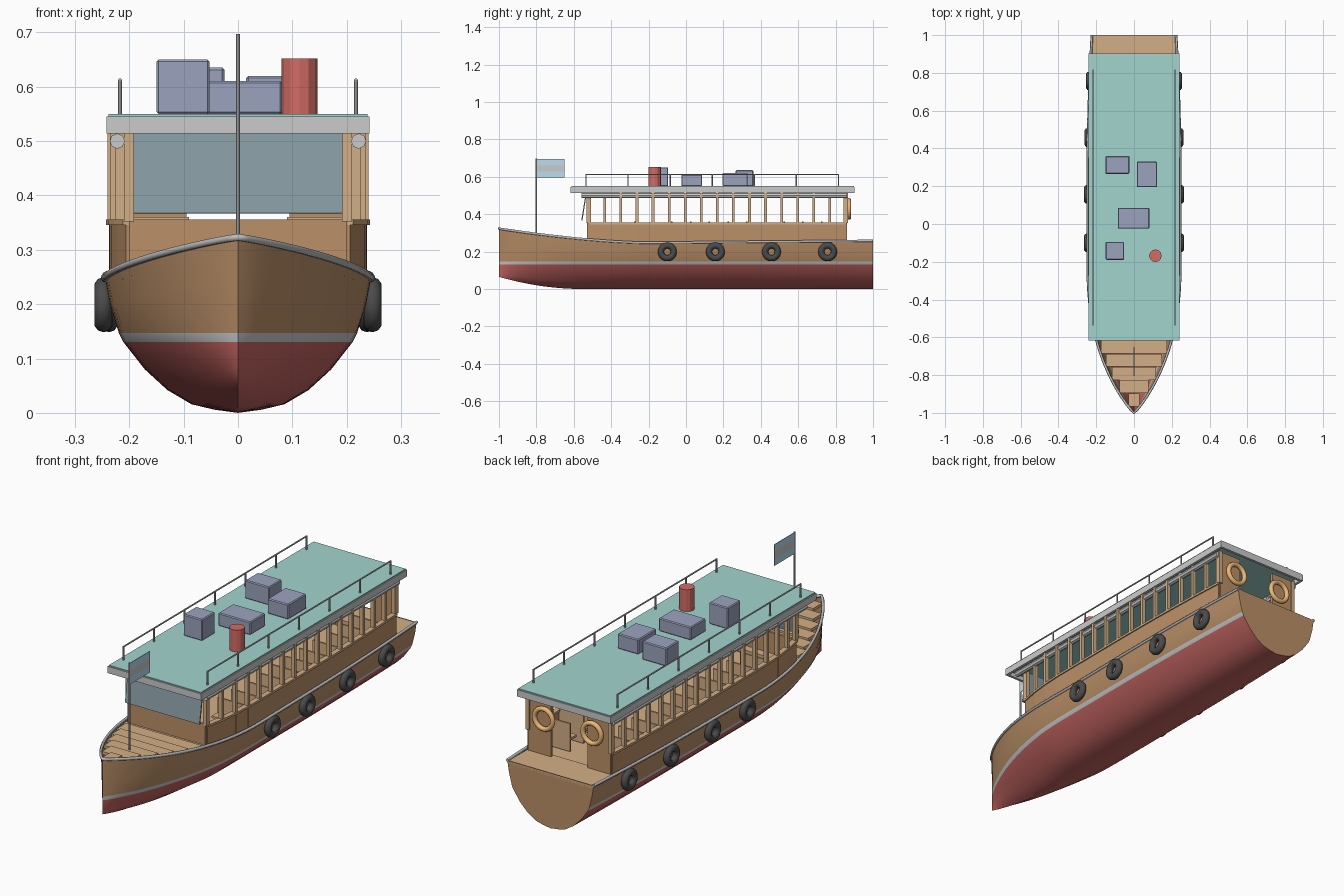
import bpy, bmesh, math
from mathutils import Matrix, Vector

if "Cube" in bpy.data.objects:
    bpy.data.objects.remove(bpy.data.objects["Cube"])

MATS = {}
COL = dict(wood=(.5, .28, .14), tan=(.65, .43, .24), red=(.55, .13, .12), white=(.75, .75, .73),
           teal=(.36, .66, .62), glass=(.25, .33, .37), crate=(.33, .37, .52), rubber=(.07, .07, .07),
           orange=(.85, .48, .18), sky=(.5, .72, .88), metal=(.5, .5, .5), drum=(.65, .15, .13))


def mat(n):
    if n not in MATS:
        MATS[n] = bpy.data.materials.new(n)
        MATS[n].diffuse_color = (*COL[n], 1)
    return MATS[n]


def finish(bm, name, *mats, smooth=False):
    me = bpy.data.meshes.new(name)
    bmesh.ops.recalc_face_normals(bm, faces=bm.faces)
    bm.to_mesh(me)
    bm.free()
    ob = bpy.data.objects.new(name, me)
    bpy.context.collection.objects.link(ob)
    for m in mats:
        me.materials.append(mat(m))
    if smooth:
        bpy.ops.object.select_all(action='DESELECT')
        ob.select_set(True)
        bpy.context.view_layer.objects.active = ob
        bpy.ops.object.shade_smooth_by_angle(angle=math.radians(35))
    return ob


def boxes(name, m, items):
    # each item: (centre, size, optional rotation matrix)
    bm = bmesh.new()
    for c, s, *r in items:
        M = Matrix.Translation(c) @ (r[0] if r else Matrix()) @ Matrix.Diagonal((*s, 1))
        bmesh.ops.create_cube(bm, size=1, matrix=M)
    return finish(bm, name, m)


def span(x0, x1, y0, y1, z0, z1):
    return (((x0 + x1) / 2, (y0 + y1) / 2, (z0 + z1) / 2), (x1 - x0, y1 - y0, z1 - z0))


def rods(name, m, items, seg=8, smooth=True):
    # each item: (start, end, radius)
    bm = bmesh.new()
    for a, b, r in items:
        a, b = Vector(a), Vector(b)
        M = Matrix.Translation((a + b) / 2) @ (b - a).to_track_quat('Z', 'Y').to_matrix().to_4x4()
        bmesh.ops.create_cone(bm, cap_ends=True, segments=seg, radius1=r, radius2=r,
                              depth=(b - a).length, matrix=M)
    return finish(bm, name, m, smooth=smooth)


def ring(name, m, loc, rot, R, r, seg=24):
    bpy.ops.mesh.primitive_torus_add(location=loc, rotation=rot, major_radius=R, minor_radius=r,
                                     major_segments=seg, minor_segments=10)
    ob = bpy.context.object
    ob.name = name
    ob.data.materials.append(mat(m))
    bpy.ops.object.shade_smooth_by_angle(angle=math.radians(50))


# Hull shape: half width, top edge height and keel height along y
def half(y):
    if y < -.2:
        return .245 * max(0, 1 - ((-.2 - y) / .8) ** 2.4) ** .9
    return .245 - .022 * (max(0, y - .2) / .8) ** 2


def sheer(y):
    return .247 + (.076 * ((-.2 - y) / .8) ** 1.6 if y < -.2 else .011 * (y + .2) / 1.2)


def keel(y):
    return .065 * (max(0, -.55 - y) / .45) ** 2


def cabin(y):
    return half(y) * 1.25 - .075


# Hull: red bottom, white waterline, wooden topsides, flat transom
ys = [-1 + 2 * (i / 48) ** 1.25 for i in range(49)]
sec = [(0, 0), (.18, .006), (.35, .016), (.53, .042), (.7, .08), (.86, .13), (.895, .147), (.96, None), (1, None)]
bm = bmesh.new()
rows = []
for y in ys:
    h, k, s = half(y), keel(y), sheer(y)
    pts = []
    for i, (f, z) in enumerate(sec):
        if z is None:
            z = s if i == 8 else (s + .147) / 2
        elif z < .14:
            z = k + z * (.13 - k) / .13
        pts.append((h * f ** (1 + 1.2 * max(0, -.4 - y)), z))
    full = [(-x, z) for x, z in pts[:0:-1]] + pts
    rows.append([bm.verts.new((x, y, z)) for x, z in full])
for a, b in zip(rows, rows[1:]):
    for j in range(16):
        d = j - 8 if j >= 8 else 7 - j
        f = bm.faces.new((a[j], a[j + 1], b[j + 1], b[j]))
        f.material_index = 0 if d < 5 else 1 if d == 5 else 2
f = bm.faces.new(rows[-1])
f.material_index = 2
bmesh.ops.remove_doubles(bm, verts=bm.verts, dist=1e-5)
finish(bm, 'hull', 'red', 'white', 'wood', smooth=True)

# Rubbing rail along the top edge
cu = bpy.data.curves.new('gunwale', 'CURVE')
cu.dimensions = '3D'
cu.bevel_depth = .007
cu.bevel_resolution = 1
cu.use_fill_caps = True
path = [(-half(y), y, sheer(y)) for y in ys[::-1]] + [(half(y), y, sheer(y)) for y in ys[1:]]
sp = cu.splines.new('POLY')
sp.points.add(len(path) - 1)
for p, c in zip(sp.points, path):
    p.co = (*c, 1)
cu.materials.append(mat('metal'))
bpy.context.collection.objects.link(bpy.data.objects.new('gunwale', cu))

# Deck planks at the bow and stern, cabin floor
planks = []
for y in [-.965 + .07 * i for i in range(7)]:
    w = half(y) - .003
    planks.append(span(-w, w, y, y + .068, sheer(y + .035) - .018, sheer(y + .035) - .004))
planks += [span(-half(1) + .004, half(1) - .004, .84, 1, .24, .255)]
boxes('deck_planks', 'tan', planks)
boxes('cabin_floor', 'tan', [span(-cabin(y), cabin(y), y, y + .15, .215, .225)
                             for y in [-.51 + .15 * i for i in range(9)]])

# Cabin sides: panels, sills and window posts following the hull curve
Y0, Y1, N = -.52, .855, 16
walls, sills, posts = [], [], []
for i in range(N + 1):
    y = Y0 + (Y1 - Y0) * i / N
    yn = y + (Y1 - Y0) / N
    for s in (-1, 1):
        posts.append(((s * cabin(y), y, .435), (.018, .014 if 0 < i < N else .024, .165)))
        if i < N:
            a, b = Vector((s * cabin(y), y, 0)), Vector((s * cabin(yn), yn, 0))
            R = Matrix.Rotation(math.atan2(-(b - a).x, (b - a).y), 4, 'Z')
            c, L = (a + b) / 2, (b - a).length
            walls.append((c + Vector((0, 0, .285)), (.012, L, .125), R))
            sills.append((c + Vector((0, 0, .351)), (.024, L + .003, .01), R))
w0, w1 = cabin(Y0), cabin(Y1)
walls.append(span(-w0, w0, Y0 - .008, Y0 + .004, .225, .356))
for s in (-1, 1):
    walls.append(((s * (w1 + .095) / 2, Y1, .37), (w1 - .095, .012, .295)))
boxes('cabin_walls', 'wood', walls)
boxes('window_sills', 'tan', sills)
boxes('window_posts', 'tan', posts)

# Passenger benches either side of the aisle
seats = []
for i in range(11):
    y = -.3 + .1 * i
    for s in (-1, 1):
        w = cabin(y) - .01
        seats.append(((s * (w + .09) / 2, y, .285), (w - .09, .045, .01)))
        seats.append(((s * (w + .09) / 2, y + .025, .295), (w - .09, .008, .13)))
boxes('benches', 'tan', seats)

# Sloping windscreen
boxes('windscreen', 'glass', [((0, -.545, .44), (.385, .006, .148), Matrix.Rotation(math.radians(-9), 4, 'X'))])

# Roof panel, white fascia and rolled side blinds
boxes('roof', 'teal', [span(-.238, .238, -.613, .898, .535, .55)])
boxes('roof_fascia', 'white', [span(-.242, .242, -.617, -.605, .514, .545), span(-.242, .242, .89, .902, .514, .545),
                               span(-.242, -.23, -.605, .89, .514, .545), span(.23, .242, -.605, .89, .514, .545)])
rods('rolled_blinds', 'white', [((s * .222, -.56, .5), (s * .222, .86, .5), .014) for s in (-1, 1)], smooth=False)

# Roof luggage rails
rails = []
for s in (-1, 1):
    x = s * .217
    rails.append(((x, -.538, .612), (x, .818, .612), .0035))
    rails += [((x, -.535 + .225 * i, .548), (x, -.535 + .225 * i, .612), .0035) for i in range(7)]
rods('roof_rails', 'metal', rails)

# Roof cargo
cargo = boxes('crates', 'crate', [span(-.15, -.025, .265, .36, .55, .635), span(.015, .123, .195, .33, .55, .62),
                                  span(-.085, .081, -.025, .086, .55, .611),
                                  span(-.15, -.052, -.19, -.095, .55, .65)])
bev = cargo.modifiers.new('bevel', 'BEVEL')
bev.width = .004
bev.segments = 1
rods('drum', 'drum', [((.113, -.168, .55), (.113, -.168, .652), .033)], seg=12, smooth=False)

# Bow flagstaff with striped flag
rods('flagstaff', 'metal', [((0, -.8, .28), (0, -.8, .697), .004)])
boxes('flag_bands', 'sky', [span(-.0015, .0015, -.798, -.65, z, z + .033) for z in (.595, .661)])
boxes('flag_centre', 'white', [span(-.0015, .0015, -.798, -.65, .628, .661)])

# Tyre fenders and stern life rings
for s, side in ((-1, 'left'), (1, 'right')):
    for i, y in enumerate((-.1, .157, .457, .757)):
        ring(f'tyre_{side}_{i + 1}', 'rubber', (s * (half(y) + .003), y, .199), (0, math.pi / 2, 0), .034, .0165)
    ring(f'life_ring_{side}', 'orange', (s * .125, .872, .428), (math.pi / 2, 0, 0), .047, .011)

for m in bpy.data.materials:
    if m.users and not m.is_grease_pencil:
        m.use_nodes = True
        m.node_tree.nodes["Principled BSDF"].inputs["Base Color"].default_value = m.diffuse_color
